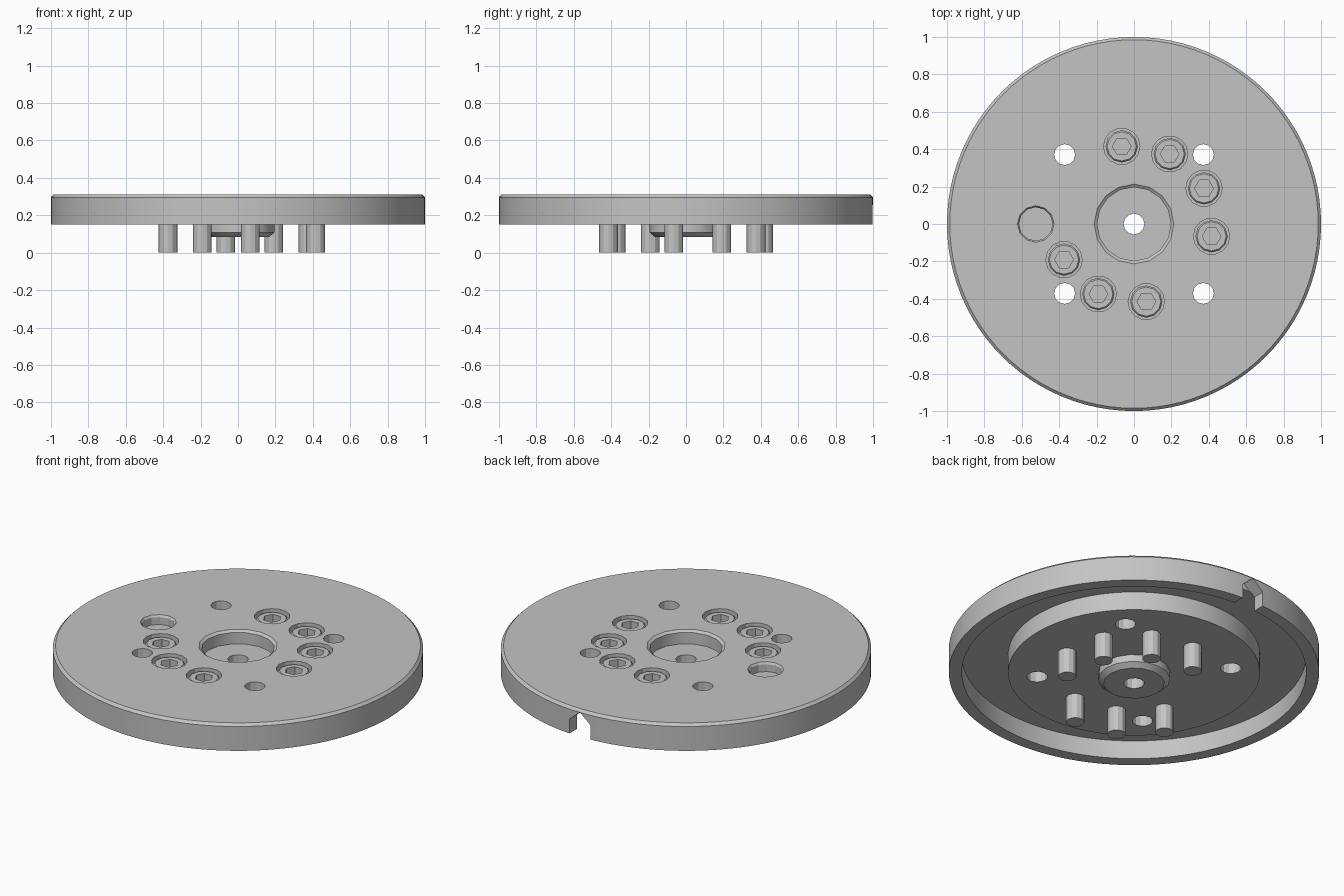
import bpy, bmesh, math
from math import cos, sin, pi, radians
from mathutils import Vector

default = bpy.data.objects.get("Cube")
if default:
    bpy.data.objects.remove(default, do_unlink=True)

grey = bpy.data.materials.new("metal grey")
grey.use_nodes = True
COLOUR = (0.55, 0.55, 0.55, 1)
grey.diffuse_color = COLOUR
grey.node_tree.nodes["Principled BSDF"].inputs["Base Color"].default_value = COLOUR


def add_object(name, bm):
    bmesh.ops.recalc_face_normals(bm, faces=bm.faces)
    mesh = bpy.data.meshes.new(name)
    bm.to_mesh(mesh)
    bm.free()
    mesh.materials.append(grey)
    obj = bpy.data.objects.new(name, mesh)
    bpy.context.collection.objects.link(obj)
    return obj


def lathe(name, profile, sides, x=0, y=0, turn=0):
    """Closed solid from a (radius, z) profile, capped at both ends."""
    bm = bmesh.new()
    rings = [[bm.verts.new((x + r * cos(turn + 2 * pi * i / sides),
                            y + r * sin(turn + 2 * pi * i / sides), z))
              for i in range(sides)] for r, z in profile]
    for low, high in zip(rings, rings[1:]):
        for i in range(sides):
            j = (i + 1) % sides
            bm.faces.new((low[i], low[j], high[j], high[i]))
    bm.faces.new(rings[0])
    bm.faces.new(rings[-1])
    return add_object(name, bm)


def prism(name, outline, y0, y1):
    """Extrude an (x, z) outline along y."""
    bm = bmesh.new()
    face = bm.faces.new([bm.verts.new((x, y0, z)) for x, z in outline])
    made = bmesh.ops.extrude_face_region(bm, geom=[face])["geom"]
    bmesh.ops.translate(bm, vec=Vector((0, y1 - y0, 0)),
                        verts=[v for v in made if isinstance(v, bmesh.types.BMVert)])
    return add_object(name, bm)


def activate(obj):
    bpy.ops.object.select_all(action="DESELECT")
    obj.select_set(True)
    bpy.context.view_layer.objects.active = obj


def cut(obj, cutters):
    activate(obj)
    for cutter in cutters:
        mod = obj.modifiers.new("cut", "BOOLEAN")
        mod.operation, mod.solver, mod.object = "DIFFERENCE", "EXACT", cutter
        bpy.ops.object.modifier_apply(modifier=mod.name)


def smooth(obj, angle=25):
    activate(obj)
    bpy.ops.object.shade_smooth_by_angle(angle=radians(angle))


TOP, BOTTOM = 0.31, 0.15
BOLT_CIRCLE = 0.42
bolts = [(BOLT_CIRCLE * cos(radians(a)), BOLT_CIRCLE * sin(radians(a)))
         for a in (99, 63, 27, -9, -81, -117, -153)]

# Disc with bevelled top edge and a ring groove underneath
disc = lathe("disc", [(0.68, BOTTOM), (0.68, 0.26), (0.93, 0.26), (0.93, BOTTOM),
                      (1, BOTTOM), (1, 0.295), (0.985, TOP)], 96)
# Locating hub below the disc
hub = lathe("centre_hub", [(0.165, 0.083), (0.195, 0.108), (0.195, 0.17)], 16)

# Cutters
bore = lathe("bore_cutter", [(0.056, -0.1), (0.056, 0.5)], 12)
cutters = [bore]
cutters.append(lathe("recess_cutter", [(0.197, 0.23), (0.197, 0.298), (0.213, TOP),
                                       (0.213, 0.4)], 16))
for x in (-0.371, 0.371):
    for y in (-0.371, 0.371):
        cutters.append(lathe("hole_cutter", [(0.056, 0), (0.056, 0.5)], 12, x, y))
for x, y in bolts:
    cutters.append(lathe("pocket_cutter", [(0.097, 0.21), (0.097, 0.5)], 14, x, y))
cutters.append(lathe("blind_hole_cutter", [(0.09, 0.255), (0.09, 0.298), (0.098, TOP),
                                           (0.098, 0.5)], 12, -0.525, 0))
# Gable-shaped notch through the rear rim
cutters.append(prism("notch_cutter", [(-0.07, 0.1), (0.07, 0.1), (0.07, 0.235),
                                      (0, 0.295), (-0.07, 0.235)], 0.925, 1.1))
cut(disc, cutters)
cut(hub, [bore])
smooth(disc)
smooth(hub)

# Socket-head screw: shank, bevelled head and hexagonal socket
screw = lathe("screw", [(0.05, 0), (0.05, 0.2), (0.086, 0.2), (0.086, 0.288),
                        (0.078, 0.298)], 12)
socket = lathe("socket_cutter", [(0.05, 0.25), (0.05, 0.4)], 6)
cut(screw, [socket])
smooth(screw)
for i, (x, y) in enumerate(bolts):
    copy = screw if i == 0 else bpy.data.objects.new("screw", screw.data)
    copy.name = f"screw_{i + 1}"
    copy.location = (x, y, 0)
    if i:
        bpy.context.collection.objects.link(copy)

for cutter in cutters + [socket]:
    bpy.data.objects.remove(cutter, do_unlink=True)
